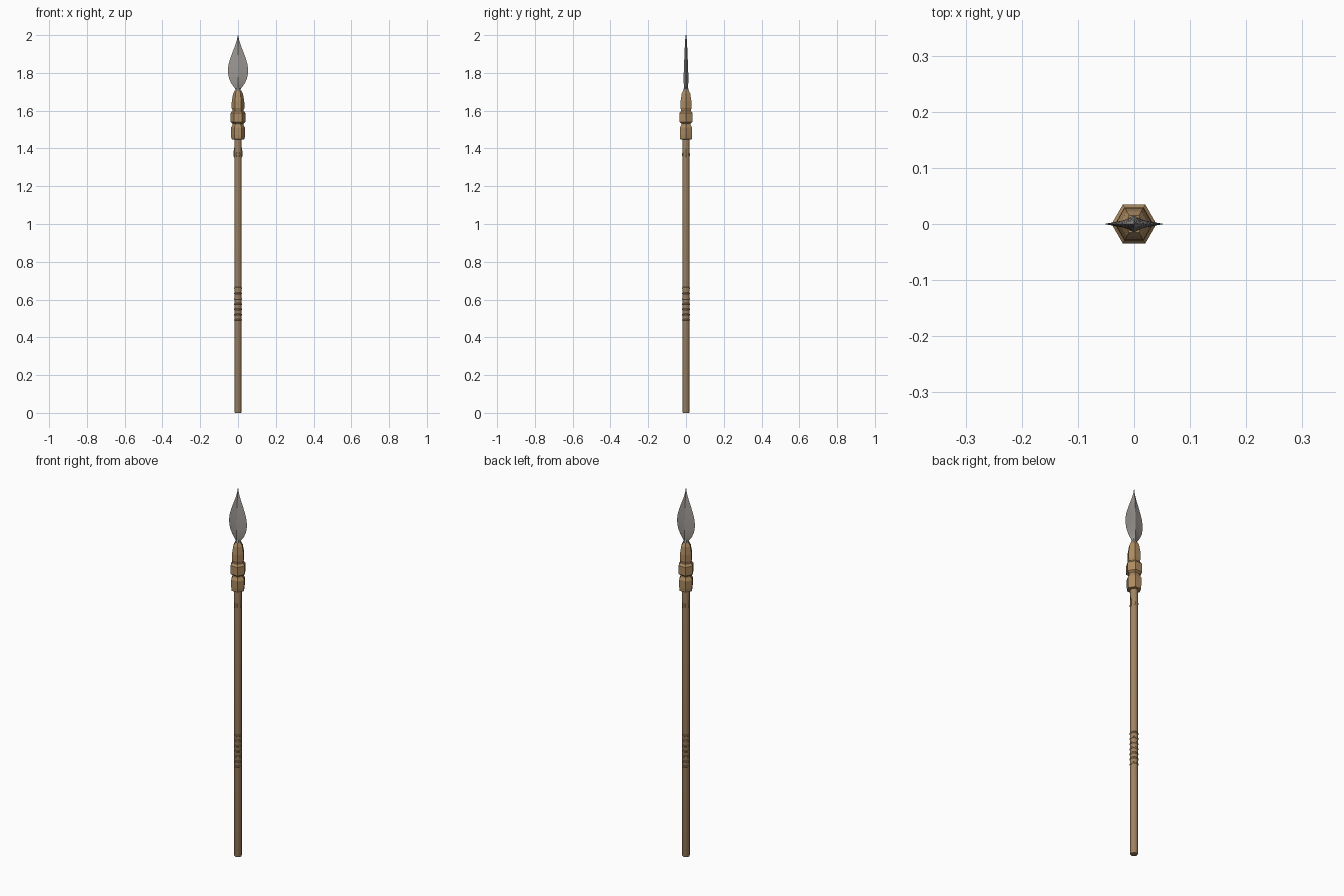
import bpy, bmesh
from math import pi, cos, sin

if "Cube" in bpy.data.objects:
    bpy.data.objects.remove(bpy.data.objects["Cube"])


def material(name, rgb):
    m = bpy.data.materials.new(name)
    m.diffuse_color = (*rgb, 1)
    m.use_nodes = True
    m.node_tree.nodes["Principled BSDF"].inputs["Base Color"].default_value = m.diffuse_color
    return m


wood = material("wood", (0.36, 0.23, 0.12))
collar_wood = material("collar_wood", (0.42, 0.26, 0.12))
steel = material("steel", (0.33, 0.31, 0.29))


def loft(name, rings, mat, smooth=None):
    """Skin a stack of equal-count vertex rings and cap both ends."""
    bm = bmesh.new()
    loops = [[bm.verts.new(p) for p in ring] for ring in rings]
    n = len(loops[0])
    for a, b in zip(loops, loops[1:]):
        for i in range(n):
            j = (i + 1) % n
            bm.faces.new((a[i], a[j], b[j], b[i]))
    bm.faces.new(loops[0][::-1])
    bm.faces.new(loops[-1])
    bmesh.ops.recalc_face_normals(bm, faces=bm.faces)
    me = bpy.data.meshes.new(name)
    bm.to_mesh(me)
    bm.free()
    ob = bpy.data.objects.new(name, me)
    bpy.context.collection.objects.link(ob)
    me.materials.append(mat)
    if smooth:
        bpy.context.view_layer.objects.active = ob
        ob.select_set(True)
        bpy.ops.object.shade_smooth_by_angle(angle=smooth)
        ob.select_set(False)
    return ob


def turned(name, profile, sides, mat, centre=(0, 0), phase=0.0, smooth=None):
    """Polygonal turned part from (radius, height) pairs."""
    rings = [[(centre[0] + r * cos(phase + 2 * pi * i / sides),
               centre[1] + r * sin(phase + 2 * pi * i / sides), z)
              for i in range(sides)] for r, z in profile]
    return loft(name, rings, mat, smooth)


# Long shaft
turned("shaft", [(0.0175, 0), (0.019, 0.004), (0.019, 1.47)], 12, wood,
       phase=pi / 12, smooth=0.6)

# Hand grip: thin raised cord rings
for k in range(7):
    z = 0.492 + k * 0.028
    turned(f"grip_ring_{k + 1}",
           [(0.0185, z - 0.006), (0.021, z - 0.003), (0.021, z + 0.003), (0.0185, z + 0.006)],
           12, wood, phase=pi / 12)

# Small hanging tips and studs below the collar
for s in (-1, 1):
    turned(f"side_tip_{s}", [(0.001, 1.352), (0.005, 1.362), (0.004, 1.38), (0.001, 1.405)],
           6, collar_wood, centre=(s * 0.0195, 0))
    for x in (-0.008, 0.008):
        turned(f"stud_{s}_{x}", [(0.001, 1.357), (0.004, 1.367), (0.001, 1.38)],
               6, collar_wood, centre=(x, s * 0.018))

# Six-sided carved collar
turned("collar", [(0.021, 1.447), (0.035, 1.449), (0.037, 1.47), (0.037, 1.51),
                  (0.029, 1.525), (0.029, 1.532), (0.040, 1.541), (0.040, 1.587),
                  (0.030, 1.599), (0.030, 1.605), (0.034, 1.614), (0.033, 1.65),
                  (0.026, 1.69), (0.017, 1.708)], 6, collar_wood)

# Metal socket
turned("socket", [(0.018, 1.69), (0.015, 1.705), (0.009, 1.728)], 8, steel, smooth=0.6)

# Leaf blade with diamond section: (half width, half thickness, height)
leaf = [(0.010, 0.010, 1.708), (0.020, 0.011, 1.723), (0.036, 0.012, 1.745),
        (0.048, 0.012, 1.772), (0.053, 0.012, 1.80), (0.053, 0.011, 1.825),
        (0.049, 0.010, 1.85), (0.040, 0.009, 1.88), (0.028, 0.008, 1.912),
        (0.015, 0.006, 1.945), (0.006, 0.0045, 1.973), (0.001, 0.002, 2.0)]
loft("blade", [[(w, 0, z), (w * 0.4, t * 0.5, z), (0, t, z), (-w * 0.4, t * 0.5, z),
                (-w, 0, z), (-w * 0.4, -t * 0.5, z), (0, -t, z), (w * 0.4, -t * 0.5, z)]
               for w, t, z in leaf], steel, smooth=0.4)
